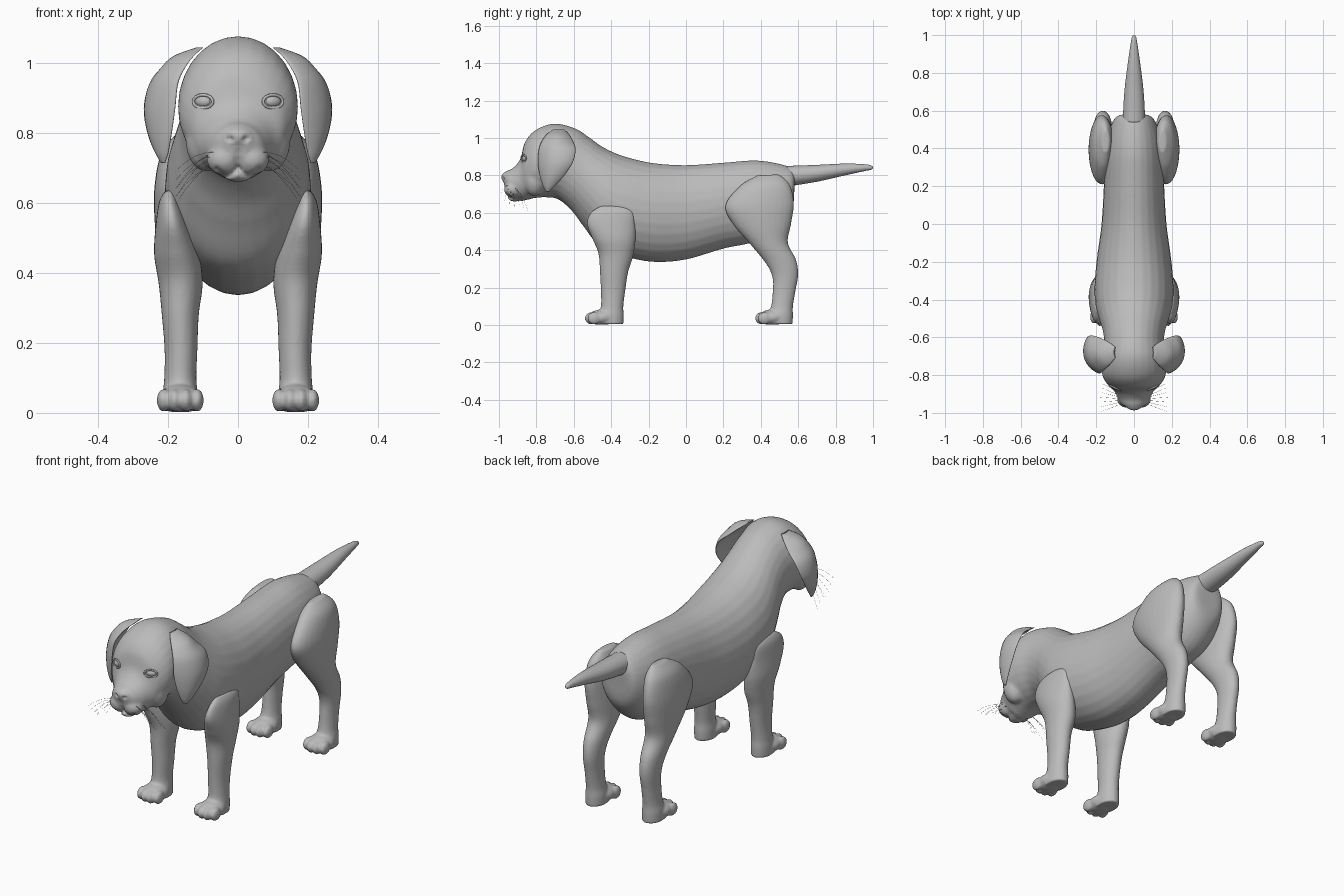
import bpy, bmesh, math
from mathutils import Vector, Matrix

if "Cube" in bpy.data.objects:
    bpy.data.objects.remove(bpy.data.objects["Cube"])

grey = bpy.data.materials.new("plain grey")
grey.use_nodes = True
grey.diffuse_color = (0.5, 0.5, 0.5, 1)
grey.node_tree.nodes["Principled BSDF"].inputs["Base Color"].default_value = (0.5, 0.5, 0.5, 1)
SIDES = 28


def spline(a, b, c, d, t):
    """Smooth interpolation through b and c."""
    return [q + 0.5 * t * (r - p + t * (2*p - 5*q + 4*r - s + t * (3*(q - r) + s - p)))
            for p, q, r, s in zip(a, b, c, d)]


def smooth_rows(rows, steps=6):
    ext = [rows[0]] + rows + [rows[-1]]
    out = [spline(*ext[i:i + 4], k / steps) for i in range(len(rows) - 1) for k in range(steps)]
    return out + [rows[-1]]


def skin(bm, loops):
    """Join closed loops of points into a capped tube."""
    rings = [[bm.verts.new(p) for p in loop] for loop in loops]
    for a, b in zip(rings, rings[1:]):
        for i in range(len(a)):
            j = (i + 1) % len(a)
            bm.faces.new((a[i], a[j], b[j], b[i]))
    bm.faces.new(rings[0])
    bm.faces.new(rings[-1])


def loft(bm, rows):
    """Rows hold y, z of one edge, y, z of the opposite edge, centre x, half width."""
    loops = []
    for y1, z1, y2, z2, x, w in smooth_rows(rows):
        mid, arm = Vector((x, (y1 + y2) / 2, (z1 + z2) / 2)), Vector((0, (y1 - y2) / 2, (z1 - z2) / 2))
        angles = [math.tau * i / SIDES for i in range(SIDES)]
        loops.append([mid + arm * math.cos(t) + Vector((w * math.sin(t), 0, 0)) for t in angles])
    skin(bm, loops)


def ball(bm, centre, radii, turn=0):
    m = Matrix.Translation(centre) @ Matrix.Rotation(turn, 4, 'Z') @ Matrix.Diagonal((*radii, 1))
    bmesh.ops.create_uvsphere(bm, u_segments=24, v_segments=16, radius=1, matrix=m)


def finish(name, bm, voxel=0, smooth=3):
    """Make the object, blending overlapping volumes into one skin."""
    bmesh.ops.recalc_face_normals(bm, faces=bm.faces)
    mesh = bpy.data.meshes.new(name)
    bm.to_mesh(mesh)
    bm.free()
    obj = bpy.data.objects.new(name, mesh)
    bpy.context.collection.objects.link(obj)
    mesh.materials.append(grey)
    bpy.ops.object.select_all(action='DESELECT')
    bpy.context.view_layer.objects.active = obj
    obj.select_set(True)
    if voxel:
        mod = obj.modifiers.new("blend", 'REMESH')
        mod.mode, mod.voxel_size = 'VOXEL', voxel
        bpy.ops.object.modifier_apply(modifier="blend")
        mod = obj.modifiers.new("soften", 'SMOOTH')
        mod.factor, mod.iterations = 0.5, smooth
        bpy.ops.object.modifier_apply(modifier="soften")
    bpy.ops.object.shade_smooth()
    return obj


def carve(obj, points, radius, depth):
    """Press a soft groove along points given as x, z on the face."""
    for v in obj.data.vertices:
        if v.co.y < -0.86:
            d = min(math.hypot(abs(v.co.x) - x, v.co.z - z) for x, z in points)
            if d < radius:
                v.co.y += depth * (1 - (d / radius) ** 2)


# Torso, neck and head
bm = bmesh.new()
loft(bm, [(y1, z1, y2, z2, 0, w) for y1, z1, y2, z2, w in [
    (.585, .80, .578, .70, .04), (.565, .84, .56, .58, .10), (.47, .868, .46, .47, .14),
    (.36, .88, .32, .432, .155), (.2, .868, .2, .408, .16), (0, .855, 0, .35, .172),
    (-.17, .865, -.17, .337, .195), (-.3, .893, -.32, .365, .208), (-.38, .92, -.46, .42, .205),
    (-.45, .955, -.55, .53, .185), (-.52, 1.005, -.61, .61, .165), (-.59, 1.05, -.68, .67, .158),
    (-.70, 1.077, -.74, .682, .17), (-.80, 1.045, -.80, .68, .168), (-.86, .98, -.845, .67, .138),
    (-.885, .89, -.88, .663, .106), (-.925, .84, -.915, .675, .086), (-.962, .822, -.945, .70, .066),
    (-.98, .80, -.97, .735, .03)]])
# Nose pad, lips and cheeks
ball(bm, (0, -.966, .79), (.04, .022, .025))
ball(bm, (0, -.915, .685), (.045, .04, .025))
for s in (-1, 1):
    ball(bm, (s * .04, -.925, .725), (.05, .048, .045))
    ball(bm, (s * .09, -.81, .78), (.06, .06, .09))
body = finish("body", bm, .008, 5)
# Mouth line, lip cleft and nostrils
carve(body, [(.006 * i, .70 - .022 * math.sin(i * .3)) for i in range(11)], .009, .012)
carve(body, [(0, .70 + .006 * i) for i in range(9)], .007, .007)
carve(body, [(.02, .782), (.025, .785)], .01, .012)

# Tail
bm = bmesh.new()
loft(bm, [(.53, .85, .55, .742, 0, .06), (.7, .856, .7, .766, 0, .051), (.85, .863, .85, .80, 0, .033),
          (.96, .859, .96, .824, 0, .017), (.99, .852, .99, .83, 0, .011), (1, .845, 1, .838, 0, .003)])
finish("tail", bm)

FRONT_LEG = [(-.46, .636, -.34, .638, .195, .012), (-.51, .60, -.285, .61, .195, .03),
             (-.53, .54, -.272, .54, .188, .047), (-.50, .46, -.27, .45, .176, .064),
             (-.468, .38, -.285, .36, .164, .063), (-.46, .28, -.31, .28, .165, .053),
             (-.455, .18, -.325, .18, .163, .047), (-.455, .1, -.335, .1, .165, .046),
             (-.47, .06, -.333, .05, .165, .05), (-.475, .006, -.335, .004, .165, .05)]
HIND_LEG = [(.38, .80, .50, .805, .15, .02), (.29, .745, .555, .75, .163, .055),
            (.21, .64, .577, .65, .17, .069), (.25, .54, .562, .54, .168, .07),
            (.345, .43, .545, .44, .165, .062), (.43, .325, .588, .35, .165, .05),
            (.463, .25, .60, .27, .165, .043), (.463, .17, .585, .18, .165, .04),
            (.455, .1, .572, .1, .165, .043), (.44, .06, .572, .05, .165, .05),
            (.435, .006, .57, .004, .165, .05)]


def leg(name, s, rows, paw_y):
    bm = bmesh.new()
    loft(bm, [(a, b, c, d, s * x, w) for a, b, c, d, x, w in rows])
    # Paw with four toes
    ball(bm, (s * .165, paw_y, .04), (.062, .075, .042))
    for k in (-1.5, -.5, .5, 1.5):
        ball(bm, (s * .165 + k * .032, paw_y - .062 + abs(k) * .014, .036), (.019, .036, .033))
    for v in bm.verts:
        v.co.z = max(v.co.z, .002)
    finish(name, bm, .007, 3)


def ear(name, s):
    # Rows: height, front x, y, back x, y, thickness, outward bow
    rows = [(1.045, .10, -.71, .10, -.65, .008, .01), (1.02, .13, -.745, .135, -.625, .022, .03),
            (.985, .155, -.77, .175, -.605, .022, .035), (.94, .173, -.787, .225, -.59, .018, .035),
            (.87, .18, -.792, .25, -.605, .015, .035), (.80, .19, -.782, .245, -.65, .013, .025),
            (.745, .20, -.765, .23, -.70, .011, .01), (.715, .21, -.75, .218, -.73, .005, 0)]
    loops = []
    for z, fx, fy, bx, by, thick, bow in smooth_rows(rows):
        f, b = Vector((fx, fy, z)), Vector((bx, by, z))
        out = Vector((by - fy, fx - bx, 0)).normalized()
        loop = []
        for i in range(SIDES):
            c, n = math.cos(math.tau * i / SIDES), math.sin(math.tau * i / SIDES)
            p = (f + b) / 2 + (b - f) / 2 * c + out * (n * thick + bow * (1 - c * c))
            loop.append((s * p.x, p.y, p.z))
        loops.append(loop)
    bm = bmesh.new()
    skin(bm, loops)
    finish(name, bm)


def eye(side, s):
    hit = body.ray_cast(Vector((s * .1, -2, .89)), Vector((0, 1, 0)))[1]
    bm = bmesh.new()
    ball(bm, hit + Vector((0, .008, 0)), (.025, .015, .017), s * .5)
    finish(side + "_eye", bm)
    # Almond eyelid rim
    rim = [hit + Vector((s * .028 * math.cos(t), .013 * math.cos(t), .019 * math.sin(t)))
           for t in [math.tau * i / 24 for i in range(24)]]
    strand(side + "_eyelid", [rim], .0045, True)


def strand(name, paths, radius, closed=False):
    curve = bpy.data.curves.new(name, 'CURVE')
    curve.dimensions, curve.bevel_depth, curve.bevel_resolution = '3D', radius, 2 if closed else 0
    curve.materials.append(grey)
    for path in paths:
        line = curve.splines.new('POLY')
        line.points.add(len(path) - 1)
        line.use_cyclic_u = closed
        for k, (point, co) in enumerate(zip(line.points, path)):
            point.co = (*co, 1)
            point.radius = 1 if closed else 1 - .8 * k / len(path)
    bpy.context.collection.objects.link(bpy.data.objects.new(name, curve))


def whiskers(name, s):
    paths = []
    for k in range(7):
        start = Vector((s * (.06 + .006 * (k % 3)), -.95 + .008 * k, .745 - .012 * (k % 4)))
        reach = Vector((s * (.12 - .008 * (k % 3)), -.045 + .018 * k, .015 - .012 * k))
        paths.append([start + reach * t - Vector((0, 0, .07 * t * t)) for t in (0, .25, .5, .75, 1)])
    strand(name, paths, .0008)


for side, s in (("left", 1), ("right", -1)):
    leg(side + "_front_leg", s, FRONT_LEG, -.45)
    leg(side + "_hind_leg", s, HIND_LEG, .46)
    ear(side + "_ear", s)
    eye(side, s)
    whiskers(side + "_whiskers", s)
